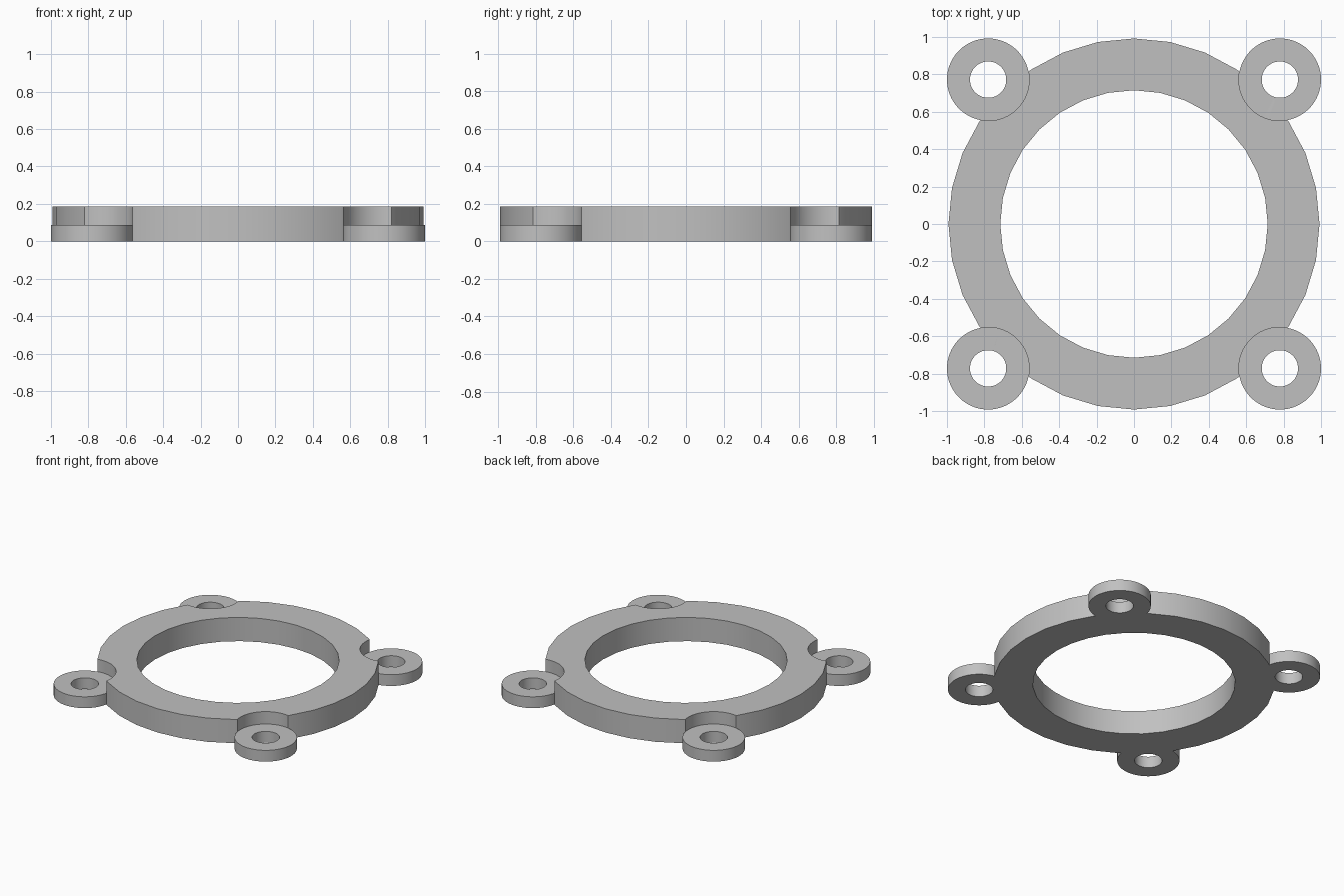
import bpy, bmesh, math

old = bpy.data.objects.get("Cube")
if old:
    bpy.data.objects.remove(old, do_unlink=True)

RING_OUTER, RING_INNER, RING_HEIGHT = 0.992, 0.715, 0.185
LUG_RADIUS, HOLE_RADIUS, LUG_HEIGHT = 0.22, 0.097, 0.088
LUG_X, LUG_Y = 0.78, 0.772

# Single grey material
grey = bpy.data.materials.new("plain grey")
grey.use_nodes = True
colour = (0.53, 0.53, 0.53, 1)
grey.diffuse_color = colour
grey.node_tree.nodes["Principled BSDF"].inputs["Base Color"].default_value = colour


def lathe(name, profile, sides, x=0, y=0):
    """Sweep a closed (radius, height) profile around a vertical axis."""
    bm = bmesh.new()
    rows = []
    for i in range(sides):
        a = math.tau * i / sides
        rows.append([bm.verts.new((x + r * math.cos(a), y + r * math.sin(a), z))
                     for r, z in profile])
    n = len(profile)
    for i in range(sides):
        here, there = rows[i], rows[(i + 1) % sides]
        for j in range(n):
            k = (j + 1) % n
            bm.faces.new((here[j], there[j], there[k], here[k]))
    bmesh.ops.recalc_face_normals(bm, faces=bm.faces)
    mesh = bpy.data.meshes.new(name)
    bm.to_mesh(mesh)
    bm.free()
    mesh.materials.append(grey)
    obj = bpy.data.objects.new(name, mesh)
    bpy.context.collection.objects.link(obj)
    return obj


def tube(name, outer, inner, bottom, top, sides, x=0, y=0):
    profile = [(outer, bottom), (outer, top), (inner, top), (inner, bottom)]
    return lathe(name, profile, sides, x, y)


def combine(target, tool, operation):
    """Apply a boolean and discard its tool."""
    mod = target.modifiers.new(operation.lower(), "BOOLEAN")
    mod.operation, mod.solver, mod.object = operation, "EXACT", tool
    bpy.context.view_layer.objects.active = target
    bpy.ops.object.modifier_apply(modifier=mod.name)
    bpy.data.objects.remove(tool, do_unlink=True)


# Main ring
flange = tube("flange_ring", RING_OUTER, RING_INNER, 0, RING_HEIGHT, 32)

# Four bolt lugs, each with a clearance pocket above it
for sx in (-1, 1):
    for sy in (-1, 1):
        x, y = sx * LUG_X, sy * LUG_Y
        pocket = tube("pocket_cutter", LUG_RADIUS, HOLE_RADIUS, LUG_HEIGHT, 0.3, 64, x, y)
        combine(flange, pocket, "DIFFERENCE")
        lug = tube("bolt_lug", LUG_RADIUS, HOLE_RADIUS, 0, LUG_HEIGHT, 64, x, y)
        combine(flange, lug, "UNION")

# Smooth curved walls, crisp rims
bpy.ops.object.select_all(action="DESELECT")
flange.select_set(True)
bpy.context.view_layer.objects.active = flange
bpy.ops.object.shade_smooth_by_angle(angle=math.radians(30))
